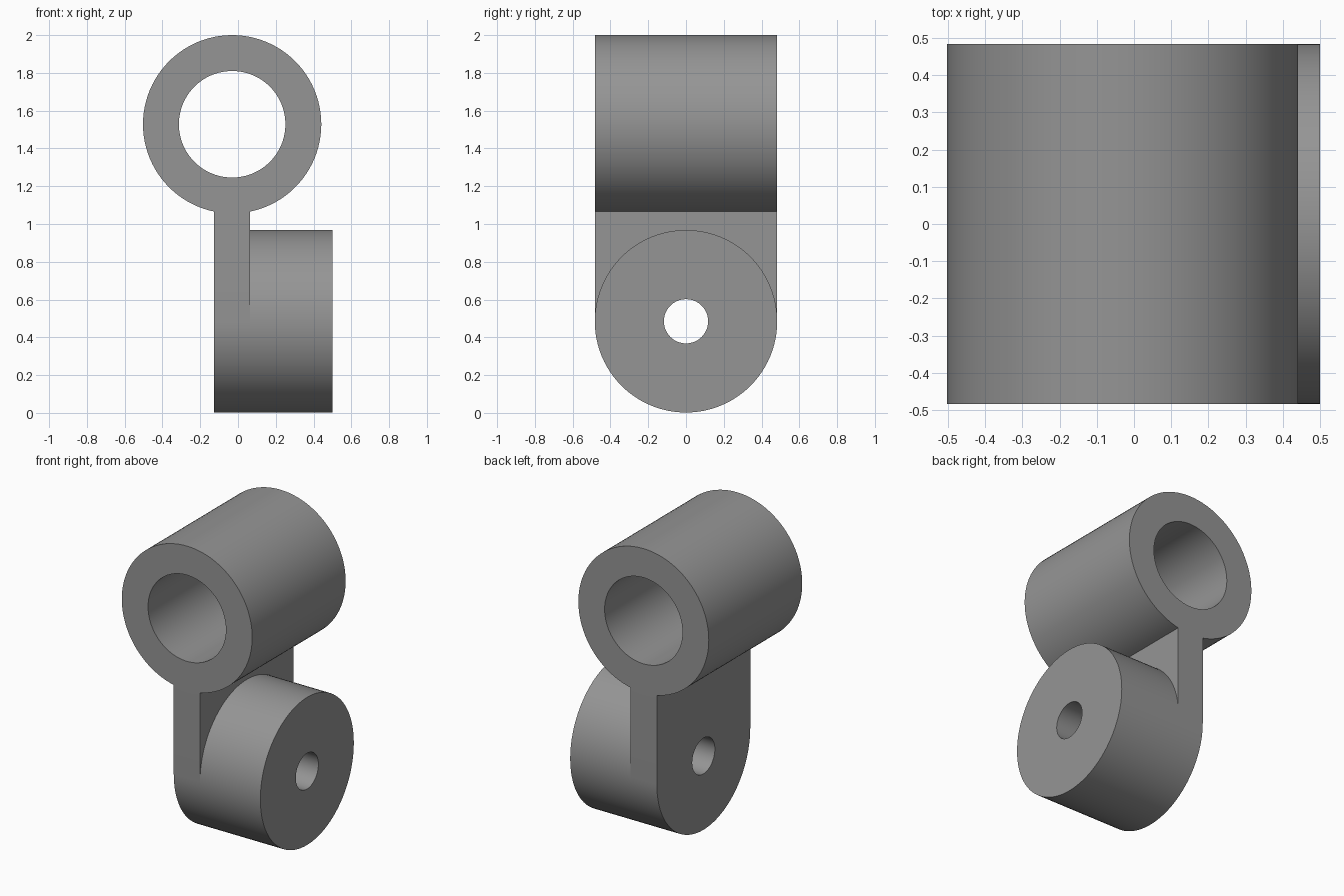
import bpy, bmesh, math
from mathutils import Vector

if "Cube" in bpy.data.objects:
    bpy.data.objects.remove(bpy.data.objects["Cube"])

SEG = 96
HALF = 0.483                       # half depth, also the boss radius
PIVOT_Z, BARREL_X, BARREL_Z = 0.485, -0.031, 1.528
PLATE_X0, PLATE_X1, BOSS_X1 = -0.127, 0.063, 0.5

grey = bpy.data.materials.new("mid_grey")
grey.diffuse_color = (0.30, 0.30, 0.30, 1)
grey.use_nodes = True
grey.node_tree.nodes["Principled BSDF"].inputs["Base Color"].default_value = grey.diffuse_color


def prism(name, points, sweep):
    """Extrude a closed 3D outline along a sweep vector."""
    bm = bmesh.new()
    face = bm.faces.new([bm.verts.new(p) for p in points])
    ext = bmesh.ops.extrude_face_region(bm, geom=[face])
    verts = [v for v in ext["geom"] if isinstance(v, bmesh.types.BMVert)]
    bmesh.ops.translate(bm, verts=verts, vec=Vector(sweep))
    bmesh.ops.recalc_face_normals(bm, faces=bm.faces)
    mesh = bpy.data.meshes.new(name)
    bm.to_mesh(mesh)
    bm.free()
    mesh.materials.append(grey)
    obj = bpy.data.objects.new(name, mesh)
    bpy.context.collection.objects.link(obj)
    return obj


def circle(r, start=0, count=SEG):
    return [(r * math.cos(start + math.tau * i / SEG),
             r * math.sin(start + math.tau * i / SEG)) for i in range(count)]


def x_cylinder(name, r, x0, x1):
    return prism(name, [(x0, a, PIVOT_Z + b) for a, b in circle(r)], (x1 - x0, 0, 0))


def y_cylinder(name, r, half):
    return prism(name, [(BARREL_X + a, -half, BARREL_Z + b) for a, b in circle(r)],
                 (0, 2 * half, 0))


def combine(obj, other, operation):
    """Apply a boolean and remove the helper."""
    mod = obj.modifiers.new(operation.lower(), "BOOLEAN")
    mod.operation, mod.solver, mod.object = operation, "EXACT", other
    bpy.context.view_layer.objects.active = obj
    bpy.ops.object.modifier_apply(modifier=mod.name)
    bpy.data.objects.remove(other)


# Upright plate with a half-round bottom, reaching into the barrel wall
outline = [(PLATE_X0, a, PIVOT_Z + b) for a, b in circle(HALF, math.pi, SEG // 2 + 1)]
outline += [(PLATE_X0, HALF, 1.15), (PLATE_X0, -HALF, 1.15)]
bracket = prism("pivot_bracket", outline, (PLATE_X1 - PLATE_X0, 0, 0))

# Round side boss and horizontal barrel
combine(bracket, x_cylinder("side_boss", HALF, PLATE_X1, BOSS_X1), "UNION")
combine(bracket, y_cylinder("barrel", 0.472, HALF), "UNION")

# Bores through the boss and the barrel
combine(bracket, x_cylinder("boss_bore", 0.117, -0.4, 0.8), "DIFFERENCE")
combine(bracket, y_cylinder("barrel_bore", 0.282, 0.8), "DIFFERENCE")

bpy.context.view_layer.objects.active = bracket
bracket.select_set(True)
bpy.ops.object.shade_smooth_by_angle(angle=math.radians(30))
